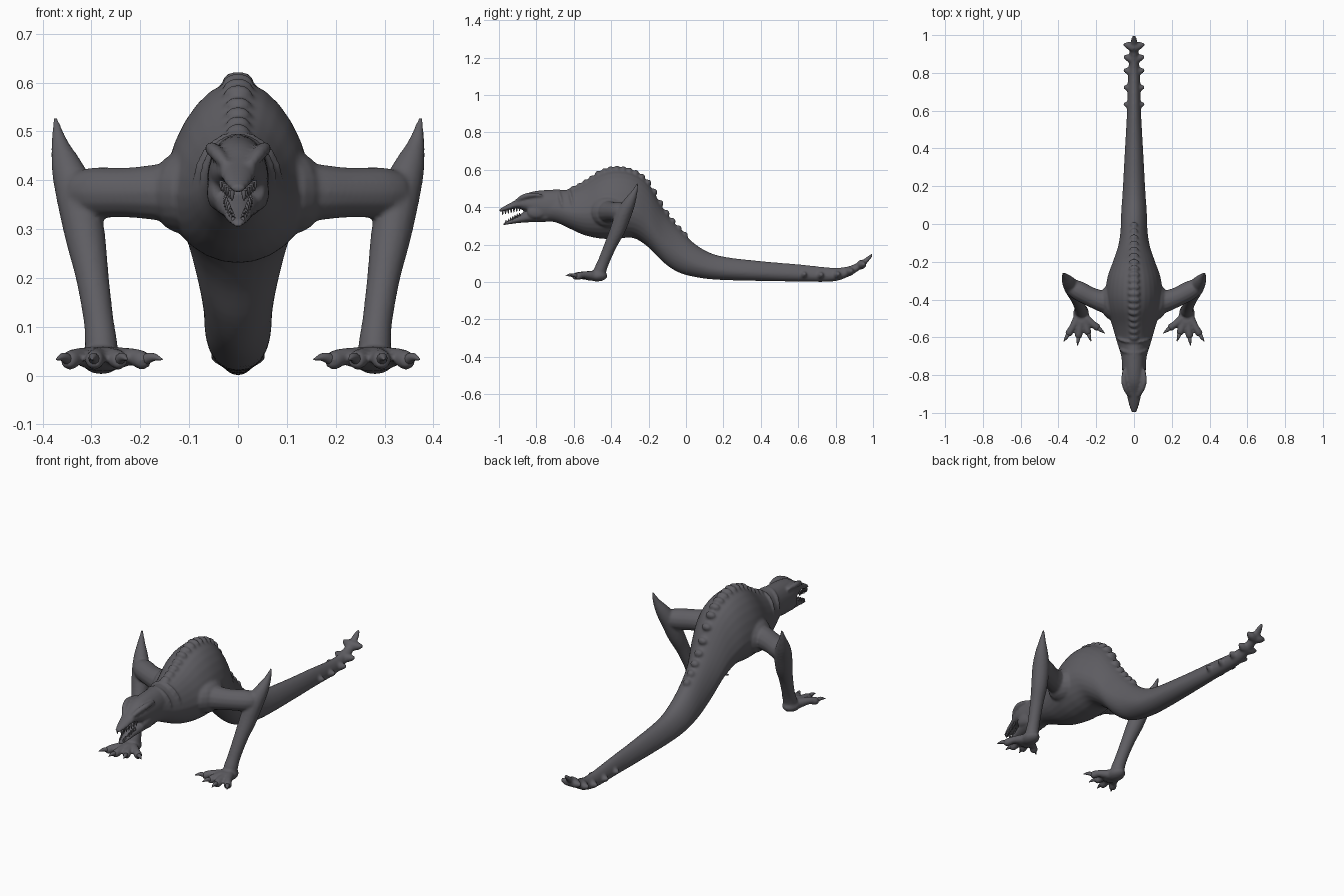
import bpy
import bmesh
from math import cos, sin, pi
from mathutils import Vector, Matrix

default = bpy.data.objects.get("Cube")
if default:
    bpy.data.objects.remove(default, do_unlink=True)

hide = bpy.data.materials.new("dark grey hide")
hide.use_nodes = True
grey = (0.115, 0.112, 0.125, 1)
hide.diffuse_color = grey
hide.node_tree.nodes["Principled BSDF"].inputs["Base Color"].default_value = grey


def smooth_rows(rows, steps=5):
    """Catmull-Rom interpolation through rows of numbers."""
    rows = [Vector(r) for r in rows]
    result = []
    for i in range(len(rows) - 1):
        a, b, c, d = rows[max(i - 1, 0)], rows[i], rows[i + 1], rows[min(i + 2, len(rows) - 1)]
        for k in range(steps):
            t = k / steps
            result.append(b + (c - a) * t / 2
                          + (a * 2 - b * 5 + c * 4 - d) * t * t / 2
                          + (b * 3 - a - c * 3 + d) * t * t * t / 2)
    return result + [rows[-1]]


def skin(bm, rings):
    """Join a row of rings into a closed skin."""
    loops = [[bm.verts.new(p) for p in ring] for ring in rings]
    n = len(loops[0])
    for lower, upper in zip(loops, loops[1:]):
        for i in range(n):
            j = (i + 1) % n
            bm.faces.new((lower[i], lower[j], upper[j], upper[i]))
    bm.faces.new(loops[0][::-1])
    bm.faces.new(loops[-1])


def torso(bm, rows, peak=0.0, sides=28):
    """Upright cross-sections from rows of (y, top, bottom, half width)."""
    rings = []
    for y, top, bottom, width in smooth_rows(rows):
        middle = bottom + (top - bottom) * 0.42
        ring = []
        for i in range(sides):
            a = 2 * pi * i / sides
            rise = sin(a)
            height = (top - middle) if rise > 0 else (middle - bottom)
            ring.append((width * cos(a) * (1 - peak * max(rise, 0)), y, middle + height * rise))
        rings.append(ring)
    skin(bm, rings)


def tube(bm, rows, sides=14, mirror=1):
    """Round limb through rows of (x, y, z, radius)."""
    points = smooth_rows(rows)
    rings = []
    for i, p in enumerate(points):
        along = (points[min(i + 1, len(points) - 1)] - points[max(i - 1, 0)]).xyz
        turn = along.to_track_quat("Z", "Y")
        ring = []
        for k in range(sides):
            a = 2 * pi * k / sides
            q = p.xyz + turn @ Vector((cos(a), sin(a), 0)) * p.w
            ring.append((q.x * mirror, q.y, q.z))
        rings.append(ring)
    skin(bm, rings)


def lump(bm, centre, size, tilt=0.0):
    """Stretched ball, tilted about the x axis."""
    matrix = (Matrix.Translation(centre) @ Matrix.Rotation(tilt, 4, "X")
              @ Matrix.Diagonal((*size, 1)))
    bmesh.ops.create_uvsphere(bm, u_segments=16, v_segments=10, radius=1, matrix=matrix)


def finish(name, bm, voxel=None):
    bmesh.ops.recalc_face_normals(bm, faces=bm.faces)
    mesh = bpy.data.meshes.new(name)
    bm.to_mesh(mesh)
    bm.free()
    mesh.materials.append(hide)
    obj = bpy.data.objects.new(name, mesh)
    bpy.context.collection.objects.link(obj)
    for face in mesh.polygons:
        face.use_smooth = True
    if voxel:
        # Fuse overlapping parts into one continuous skin
        remesh = obj.modifiers.new("fuse", "REMESH")
        remesh.mode = "VOXEL"
        remesh.voxel_size = voxel
        remesh.use_smooth_shade = True
        relax = obj.modifiers.new("relax", "SMOOTH")
        relax.factor = 0.5
        relax.iterations = 4
    return obj


# Trunk and tail
trunk = [(-.78, .485, .325, .06), (-.7, .495, .32, .068), (-.62, .495, .285, .092),
         (-.54, .53, .25, .115), (-.45, .585, .232, .143), (-.37, .603, .232, .152),
         (-.28, .585, .235, .14), (-.2, .525, .185, .112), (-.12, .39, .105, .085),
         (-.04, .29, .052, .072), (.06, .195, .025, .068), (.18, .14, .012, .06),
         (.4, .112, .006, .048), (.6, .095, .003, .037), (.78, .077, .003, .032),
         (.87, .085, .03, .026), (.94, .117, .075, .022), (.985, .148, .122, .014),
         (1, .153, .145, .005)]
body = bmesh.new()
torso(body, trunk, peak=0.15)

# Head with open jaws
torso(body, [(-.68, .495, .335, .064), (-.77, .491, .335, .063), (-.84, .478, .37, .057),
             (-.9, .444, .394, .04), (-.96, .412, .382, .026), (-.998, .39, .374, .012)])
torso(body, [(-.74, .4, .322, .05), (-.83, .39, .32, .046), (-.89, .362, .316, .033),
             (-.94, .335, .31, .024), (-.975, .318, .304, .012)])

# Scalloped ridge along the spine
spine = smooth_rows(trunk, 12)


def on_spine(y):
    return min(spine, key=lambda row: abs(row[0] - y))[1]


for i in range(19):
    y = -.6 + i * 0.033
    slope = (on_spine(y + 0.02) - on_spine(y - 0.02)) / 0.04
    crest = max(0, 1 - abs(y + 0.37) / 0.4)
    lump(body, (0, y, on_spine(y) - 0.003), (.018 + .016 * crest, .019, .014 + .009 * crest),
         tilt=slope * 0.8)

# Neck folds
for y, width, height, z in ((-.6, .094, .11, .395), (-.66, .08, .097, .403)):
    lump(body, (0, y, z), (width, 0.02, height), tilt=0.25)

# Fins along the sides of the tail
for y, z in ((.63, .04), (.72, .037), (.81, .04), (.88, .057), (.945, .093)):
    for side in (-1, 1):
        tube(body, [(0, y - .01, z, .026), (.03, y, z, .02), (.056, y + .006, z + .004, .007)],
             mirror=side)

claws = bmesh.new()
teeth = bmesh.new()
for side in (-1, 1):
    # Brow, cheek and shoulder
    tube(body, [(.024, -.91, .43, .009), (.042, -.875, .453, .014), (.054, -.83, .465, .014),
                (.052, -.77, .463, .008)], mirror=side)
    lump(body, (side * .046, -.8, .375), (.018, .05, .035))
    lump(body, (side * .11, -.41, .375), (.07, .1, .085))

    # Upper arm
    tube(body, [(.06, -.42, .37, .075), (.14, -.415, .375, .062), (.22, -.39, .375, .052),
                (.29, -.355, .375, .052), (.325, -.335, .375, .045)], mirror=side)
    # Elbow spike running down into the forearm
    tube(body, [(.374, -.258, .53, .004), (.365, -.278, .475, .018), (.348, -.305, .42, .034),
                (.328, -.335, .36, .043), (.312, -.365, .28, .041), (.298, -.402, .2, .034),
                (.285, -.44, .11, .031), (.28, -.46, .06, .034), (.28, -.465, .035, .03)],
         mirror=side)
    # Palm and heel
    lump(body, (side * .28, -.475, .033), (.042, .055, .03))
    lump(body, (side * .277, -.515, .034), (.05, .04, .026))

    # Toes with curved claws
    for tip_x, tip_y in ((.352, -.59), (.295, -.605), (.24, -.585), (.185, -.555)):
        base = Vector((.28 + (tip_x - .28) * 0.25, -.5, .035))
        tip = Vector((tip_x, tip_y, .031))
        step = tip - base
        joint = base + step * 0.55 + Vector((0, 0, .006))
        tube(body, [(*base, .025), (*joint, .018), (*(base + step * .85), .02), (*tip, .014)],
             mirror=side)
        forward = Vector((step.x, step.y, 0)).normalized()
        tube(claws, [(*(tip - forward * .012), .012), (*(tip + forward * .012 + Vector((0, 0, .007))), .009),
                     (*(tip + forward * .038 + Vector((0, 0, .002))), .0015)], sides=10, mirror=side)

    # Teeth in both jaws
    for i in range(7):
        t = i / 6
        x, y = .034 - .022 * t, -.89 - .09 * t
        z = .4 - .02 * t
        tube(teeth, [(x, y, z, .005), (x, y, z - .012, .004), (x, y, z - .022, .0008)],
             sides=8, mirror=side)
        x, y, z = .026 - .016 * t, -.89 - .072 * t, .352 - .038 * t
        tube(teeth, [(x, y, z, .005), (x, y, z + .012, .004), (x, y, z + .02, .0008)],
             sides=8, mirror=side)

finish("body", body, voxel=0.0065)
finish("claws", claws)
finish("teeth", teeth)
